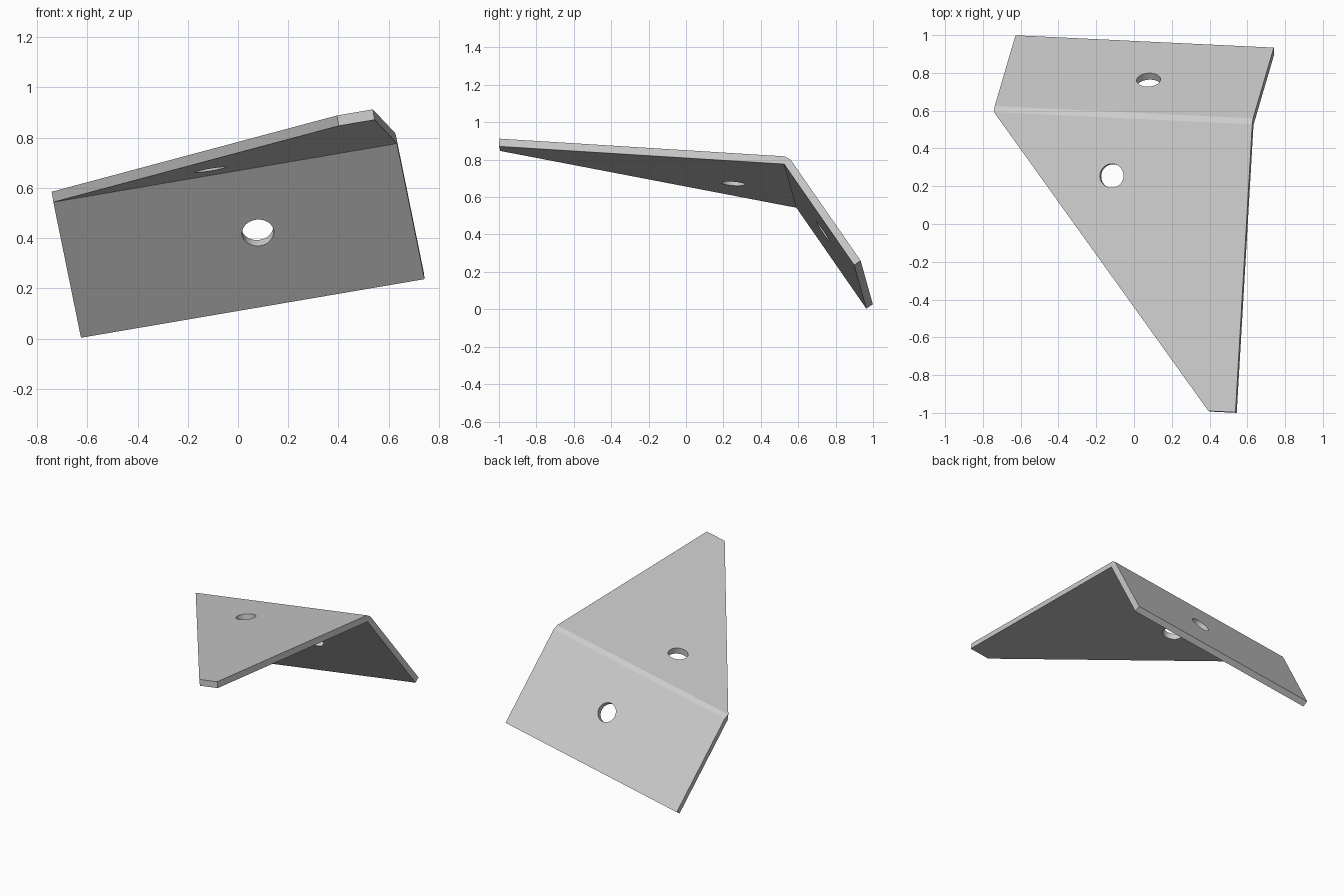
import bpy, bmesh
from math import radians, sin, cos
from mathutils import Matrix, Vector

if "Cube" in bpy.data.objects:
    bpy.data.objects.remove(bpy.data.objects["Cube"])

THICK = 0.042
WIDTH, REACH, DROP = 1.389, 1.53, 0.666
TIP = 0.145
BEND = radians(51.7)
HOLE_R = 0.0635

steel = bpy.data.materials.new("plain_grey_steel")
steel.use_nodes = True
steel.diffuse_color = (0.6, 0.6, 0.6, 1)
steel.node_tree.nodes["Principled BSDF"].inputs["Base Color"].default_value = (0.6, 0.6, 0.6, 1)

# Tilted frame: x along the fold, y away from the tapered plate, z out of its top
x_axis = Vector((0.985, -0.047, 0.168)).normalized()
y_axis = Vector((0.0575, 0.9965, -0.062))
y_axis = (y_axis - x_axis * y_axis.dot(x_axis)).normalized()
z_axis = x_axis.cross(y_axis)
frame = Matrix((x_axis, y_axis, z_axis)).transposed().to_4x4()
frame.translation = (-0.735, 0.59, 0.543)

# Directions along the bent flange and out of its face
along = Vector((0, cos(BEND), -sin(BEND)))
out = Vector((0, sin(BEND), cos(BEND)))
up = Vector((0, 0, 1))

# Cross-section stations: inner and outer points, with their left end
tip = Vector((0, -REACH, 0))
hem = along * DROP
profile = [(tip, WIDTH - TIP), (tip + up * THICK, WIDTH - TIP),
           (up * THICK, 0), (out * THICK, 0),
           (hem + out * THICK, 0), (hem, 0), (Vector((0, 0, 0)), 0)]

# Folded plate
bm = bmesh.new()
left = [bm.verts.new(p + Vector((x, 0, 0))) for p, x in profile]
right = [bm.verts.new(p + Vector((WIDTH, 0, 0))) for p, x in profile]
n = len(profile)
for i in range(n):
    j = (i + 1) % n
    bm.faces.new((left[i], left[j], right[j], right[i]))
for end in (left, right):
    for ids in ((0, 1, 2, 6), (2, 3, 6), (3, 4, 5, 6)):
        bm.faces.new([end[i] for i in ids])
bmesh.ops.recalc_face_normals(bm, faces=bm.faces)
bm.transform(frame)
mesh = bpy.data.meshes.new("folded_bracket")
bm.to_mesh(mesh)
bm.free()
mesh.materials.append(steel)
bracket = bpy.data.objects.new("folded_bracket", mesh)
bpy.context.collection.objects.link(bracket)


# Bolt holes, drilled square to each face
def drill(name, centre, axis):
    turn = up.rotation_difference(axis).to_matrix().to_4x4()
    bpy.ops.mesh.primitive_cylinder_add(vertices=48, radius=HOLE_R, depth=0.2)
    cutter = bpy.context.object
    cutter.name = name
    cutter.data.transform(frame @ Matrix.Translation(centre) @ turn)
    cutter.data.materials.append(steel)
    cutter.hide_render = True
    bpy.context.view_layer.objects.active = bracket
    mod = bracket.modifiers.new(name, "BOOLEAN")
    mod.operation, mod.solver, mod.object = "DIFFERENCE", "EXACT", cutter
    bpy.ops.object.modifier_apply(modifier=name)
    bpy.data.objects.remove(cutter)


drill("plate_hole", Vector((0.652, -0.308, 0)), up)
drill("flange_hole", Vector((0.775, 0, 0)) + along * 0.311, out)

# Smooth hole walls, crisp edges elsewhere
bpy.ops.object.select_all(action="DESELECT")
bracket.select_set(True)
bpy.context.view_layer.objects.active = bracket
bpy.ops.object.shade_smooth_by_angle(angle=radians(20))
